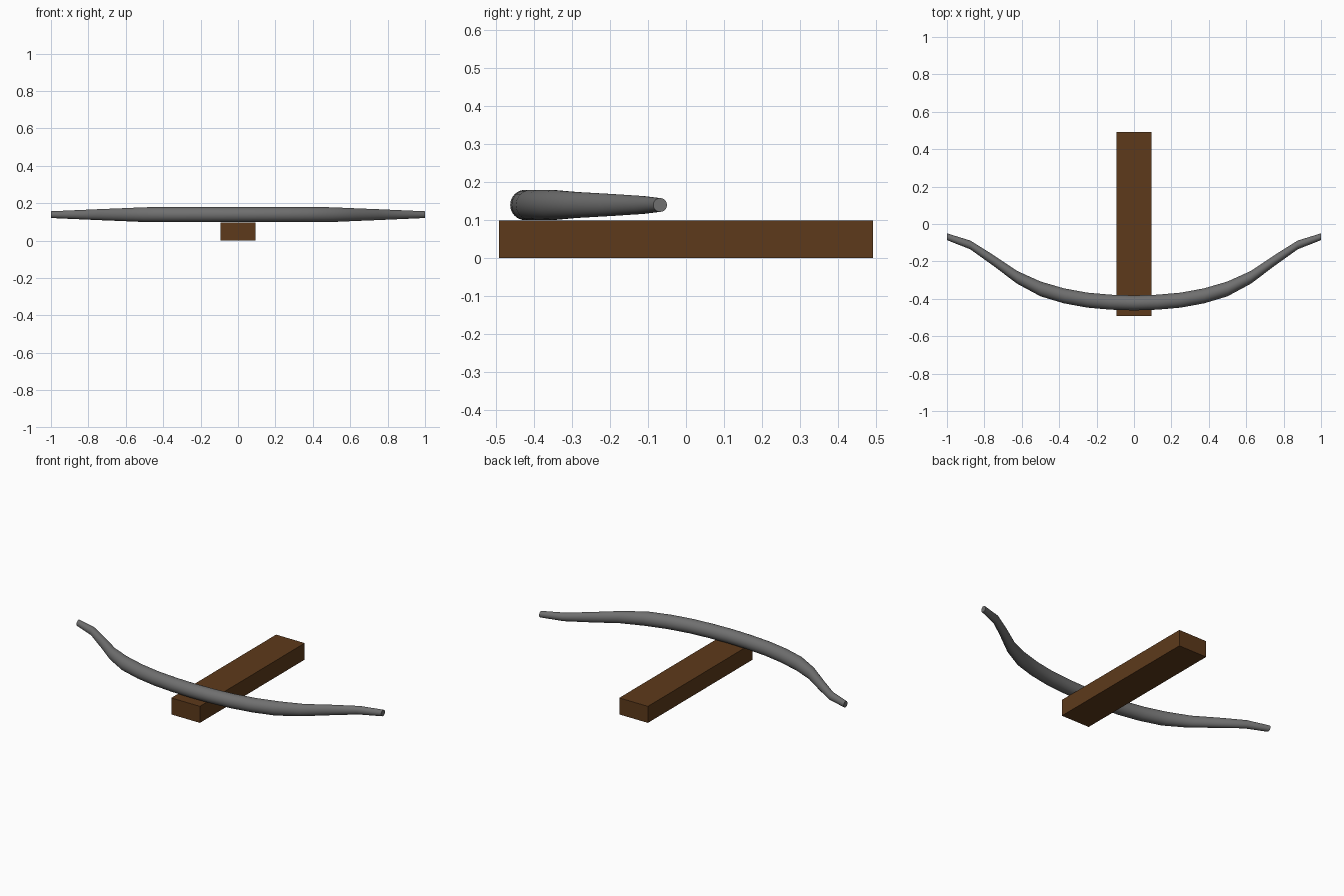
import bpy, bmesh, math

if "Cube" in bpy.data.objects:
    bpy.data.objects.remove(bpy.data.objects["Cube"])

def finish(name, bm, color):
    bmesh.ops.recalc_face_normals(bm, faces=bm.faces)
    me = bpy.data.meshes.new(name)
    bm.to_mesh(me)
    bm.free()
    ob = bpy.data.objects.new(name, me)
    bpy.context.collection.objects.link(ob)
    if color:
        mat = bpy.data.materials.new(name + "_material")
        mat.diffuse_color = color
        mat.use_nodes = True
        mat.node_tree.nodes["Principled BSDF"].inputs["Base Color"].default_value = mat.diffuse_color
        me.materials.append(mat)
    return ob

# Wooden stock: a plain box resting on the ground
bm = bmesh.new()
bmesh.ops.create_cube(bm, size=1)
for v in bm.verts:
    v.co.x *= 0.188
    v.co.y *= 0.983
    v.co.z = (v.co.z + 0.5) * 0.098
finish("stock", bm, (0.11, 0.042, 0.011, 1))

# Bow limb: upright rings along x, bent back and tapered at the tips
half = [(0, -0.422, 0.040), (0.125, -0.418, 0.040), (0.25, -0.407, 0.040),
        (0.375, -0.384, 0.040), (0.5, -0.347, 0.0395), (0.625, -0.285, 0.034),
        (0.75, -0.196, 0.029), (0.875, -0.112, 0.0235), (1.0, -0.068, 0.018)]
path = [(-x, y, r) for x, y, r in reversed(half[1:])] + half
SIDES = 32
bm = bmesh.new()
rings = []
for x, y, r in path:
    rings.append([bm.verts.new((x, y + r * math.cos(a), 0.139 + r * math.sin(a)))
                  for a in (2 * math.pi * i / SIDES for i in range(SIDES))])
for a, b in zip(rings, rings[1:]):
    for i in range(SIDES):
        j = (i + 1) % SIDES
        bm.faces.new((a[i], a[j], b[j], b[i]))
bm.faces.new(rings[0])
bm.faces.new(rings[-1])
bow = finish("bow_limb", bm, (0.16, 0.16, 0.16, 1))
bpy.context.view_layer.objects.active = bow
bow.select_set(True)
bpy.ops.object.shade_smooth_by_angle(angle=math.radians(40))
